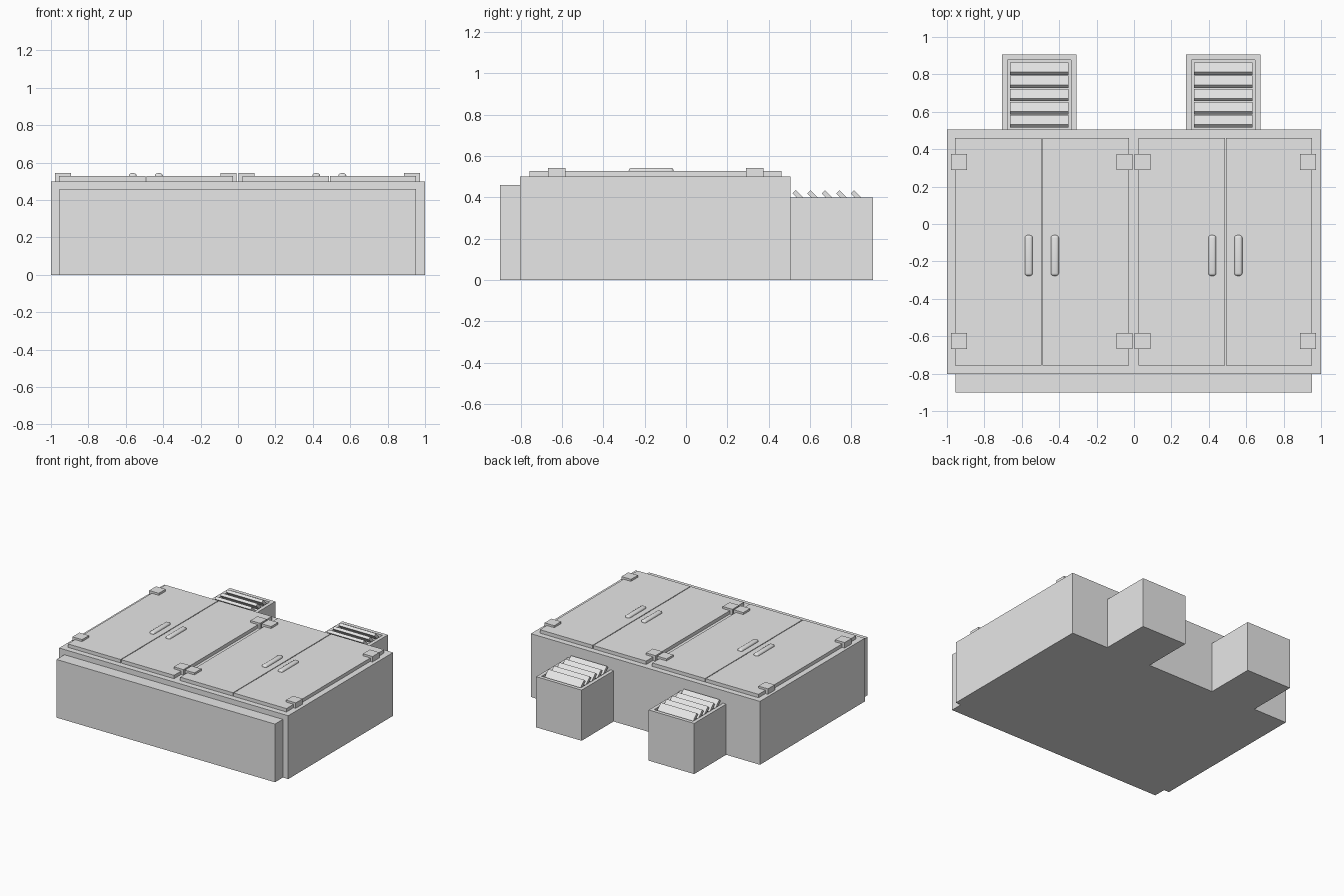
import bpy, bmesh, math
from mathutils import Matrix, Vector

cube = bpy.data.objects.get("Cube")
if cube:
    bpy.data.objects.remove(cube, do_unlink=True)

# One plain grey for everything
grey = bpy.data.materials.new("light_grey")
grey.use_nodes = True
grey.diffuse_color = (0.8, 0.8, 0.8, 1)
grey.node_tree.nodes["Principled BSDF"].inputs["Base Color"].default_value = (0.8, 0.8, 0.8, 1)


def finish(name, bm):
    """Turn a bmesh into a named grey object."""
    bmesh.ops.recalc_face_normals(bm, faces=bm.faces)
    mesh = bpy.data.meshes.new(name)
    bm.to_mesh(mesh)
    bm.free()
    mesh.materials.append(grey)
    obj = bpy.data.objects.new(name, mesh)
    bpy.context.collection.objects.link(obj)
    return obj


def box_mesh(x, y, z):
    """Box from (min, max) pairs on each axis."""
    bm = bmesh.new()
    size = [b - a for a, b in (x, y, z)]
    mid = Vector([(a + b) / 2 for a, b in (x, y, z)])
    bmesh.ops.create_cube(bm, size=1, matrix=Matrix.Translation(mid) @ Matrix.Diagonal((*size, 1)))
    return bm


def box(name, x, y, z):
    return finish(name, box_mesh(x, y, z))


# Cabinet body and plinth
box("cabinet_body", (-1, 1), (-0.802, 0.506), (0, 0.5))
box("plinth", (-0.955, 0.953), (-0.9, -0.802), (0, 0.459))

# Two pairs of doors, each with hinges on the outer edges and bar handles
for side, x0 in (("right", -0.956), ("left", 0.025)):
    for place, dx, hinge_x, handle_x in (("outer", 0, -0.022, 0.393), ("inner", 0.467, 0.863, 0.533)):
        label = f"{side}_{place}"
        door_x = x0 + dx
        box(f"{label}_door", (door_x, door_x + 0.461), (-0.757, 0.461), (0.5, 0.527))

        for end, y in (("lower", -0.668), ("upper", 0.289)):
            hx = x0 + hinge_x
            box(f"{label}_{end}_hinge", (hx, hx + 0.084), (y, y + 0.086), (0.5, 0.543))

        hx = x0 + handle_x
        bm = box_mesh((hx - 0.021, hx + 0.021), (-0.277, -0.06), (0.51, 0.543))
        handle = finish(f"{label}_handle", bm)
        bevel = handle.modifiers.new("rounded", "BEVEL")
        bevel.width = 0.014
        bevel.segments = 4
        for poly in handle.data.polygons:
            poly.use_smooth = True

# Vent boxes with a recessed top and tilted slats
for side, x0 in (("right", -0.705), ("left", 0.278)):
    bm = box_mesh((x0, x0 + 0.397), (0.475, 0.905), (0, 0.4))
    bm.faces.ensure_lookup_table()
    top = max(bm.faces, key=lambda f: f.calc_center_median().z)
    bmesh.ops.inset_region(bm, faces=[top], thickness=0.04)
    floor = bmesh.ops.extrude_discrete_faces(bm, faces=[top])["faces"][0]
    bmesh.ops.translate(bm, verts=floor.verts, vec=(0, 0, -0.08))
    finish(f"{side}_vent_box", bm)

    for i in range(5):
        bm = box_mesh((-0.157, 0.157), (0, 0.072), (-0.022, 0))
        # Pivot on the top edge, sloping down to the back
        peak = Vector((x0 + 0.1985, 0.531 + 0.0705 * i, 0.435))
        bm.transform(Matrix.Translation(peak) @ Matrix.Rotation(math.radians(-45), 4, "X"))
        finish(f"{side}_vent_slat_{i + 1}", bm)
